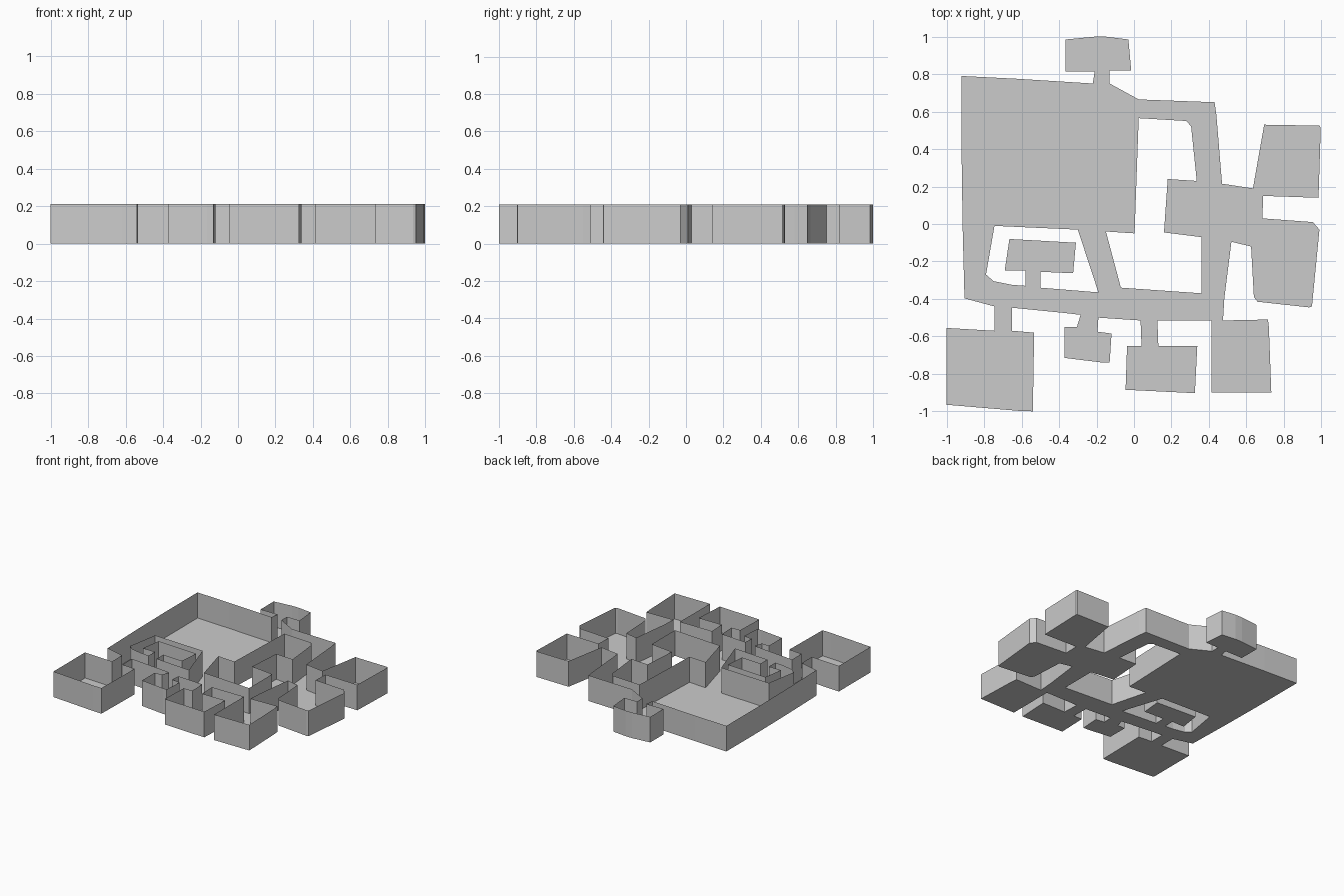
import bpy, bmesh

HEIGHT = 0.21


def room(name, outline, openings):
    """Floor plus thin walls; outline runs clockwise, openings are wall-less edges."""
    bm = bmesh.new()
    low = [bm.verts.new((x, y, 0)) for x, y in outline]
    high = [bm.verts.new((x, y, HEIGHT)) for x, y in outline]
    n = len(outline)
    bm.faces.new(low[::-1])
    for i in range(n):
        if i not in openings:
            j = (i + 1) % n
            bm.faces.new((low[i], low[j], high[j], high[i]))
    bmesh.ops.delete(bm, geom=[v for v in bm.verts if not v.link_faces], context='VERTS')
    mesh = bpy.data.meshes.new(name)
    bm.to_mesh(mesh)
    bm.free()
    bpy.context.collection.objects.link(bpy.data.objects.new(name, mesh))


def side_room(name, outline):
    """Dead-end room whose doorway is the closing edge of its outline."""
    room(name, outline, {len(outline) - 1})


# Large hall
room("great_hall", [
    (-.92, .79), (-.62, .775), (-.22, .75), (-.13, .75), (.025, .665), (.025, .565),
    (.003, -.05), (-.15, -.04), (-.30, -.03), (-.745, -.01), (-.915, -.01), (-.92, .35)],
    {2, 4, 7, 9})

# Corridors
room("south_corridor", [
    (-.915, -.01), (-.745, -.01), (-.79, -.27), (-.75, -.305), (-.65, -.325), (-.58, -.33),
    (-.50, -.34), (-.19, -.365), (-.07, -.34), (.36, -.37), (.482, -.40), (.475, -.515),
    (.415, -.515), (.125, -.515), (.035, -.515), (-.19, -.50), (-.285, -.485),
    (-.37, -.475), (-.65, -.447), (-.745, -.44), (-.905, -.397)],
    {0, 5, 7, 9, 11, 13, 15, 18})
room("slanted_passage", [
    (-.15, -.04), (-.07, -.34), (-.19, -.365), (-.30, -.03)], {1, 3})
room("north_corridor", [
    (.025, .665), (.43, .65), (.44, .58), (.47, .215),
    (.335, .23), (.305, .52), (.28, .55), (.025, .565)], {3, 7})

# Room linking the corridors to the east side
room("east_hub", [
    (.36, -.37), (.36, -.07), (.16, -.045), (.18, .24), (.335, .23), (.47, .215),
    (.635, .19), (.69, .15), (.685, .03), (.625, -.12), (.52, -.095), (.482, -.40)],
    {4, 6, 8, 11})

# Dead-end rooms around the plan
side_room("north_room", [
    (-.22, .75), (-.21, .815), (-.365, .815), (-.365, .985), (-.21, 1.0), (-.15, 1.0),
    (-.03, .985), (-.015, .82), (-.13, .82), (-.13, .75)])
side_room("northeast_room", [
    (.635, .19), (.695, .53), (.99, .525), (.997, .515), (.985, .14), (.69, .15)])
side_room("east_room", [
    (.685, .03), (.955, .01), (.99, -.03), (.95, -.44), (.935, -.445),
    (.66, -.415), (.64, -.39), (.625, -.12)])
side_room("southeast_room", [
    (.475, -.515), (.715, -.51), (.72, -.55), (.733, -.90), (.413, -.90), (.415, -.515)])
side_room("south_room", [
    (.125, -.515), (.13, -.65), (.338, -.65), (.325, -.903), (-.045, -.885),
    (-.037, -.65), (.04, -.65), (.035, -.515)])
side_room("small_south_room", [
    (-.19, -.50), (-.195, -.575), (-.12, -.585), (-.13, -.74), (-.165, -.74),
    (-.37, -.715), (-.37, -.55), (-.305, -.55), (-.285, -.485)])
side_room("southwest_room", [
    (-.65, -.447), (-.65, -.57), (-.533, -.58), (-.54, -1.0), (-.62, -.997),
    (-1.0, -.965), (-1.0, -.555), (-.745, -.57), (-.745, -.44)])
side_room("inner_room", [
    (-.58, -.33), (-.58, -.247), (-.69, -.247), (-.665, -.08), (-.31, -.10),
    (-.325, -.263), (-.50, -.255), (-.50, -.34)])
